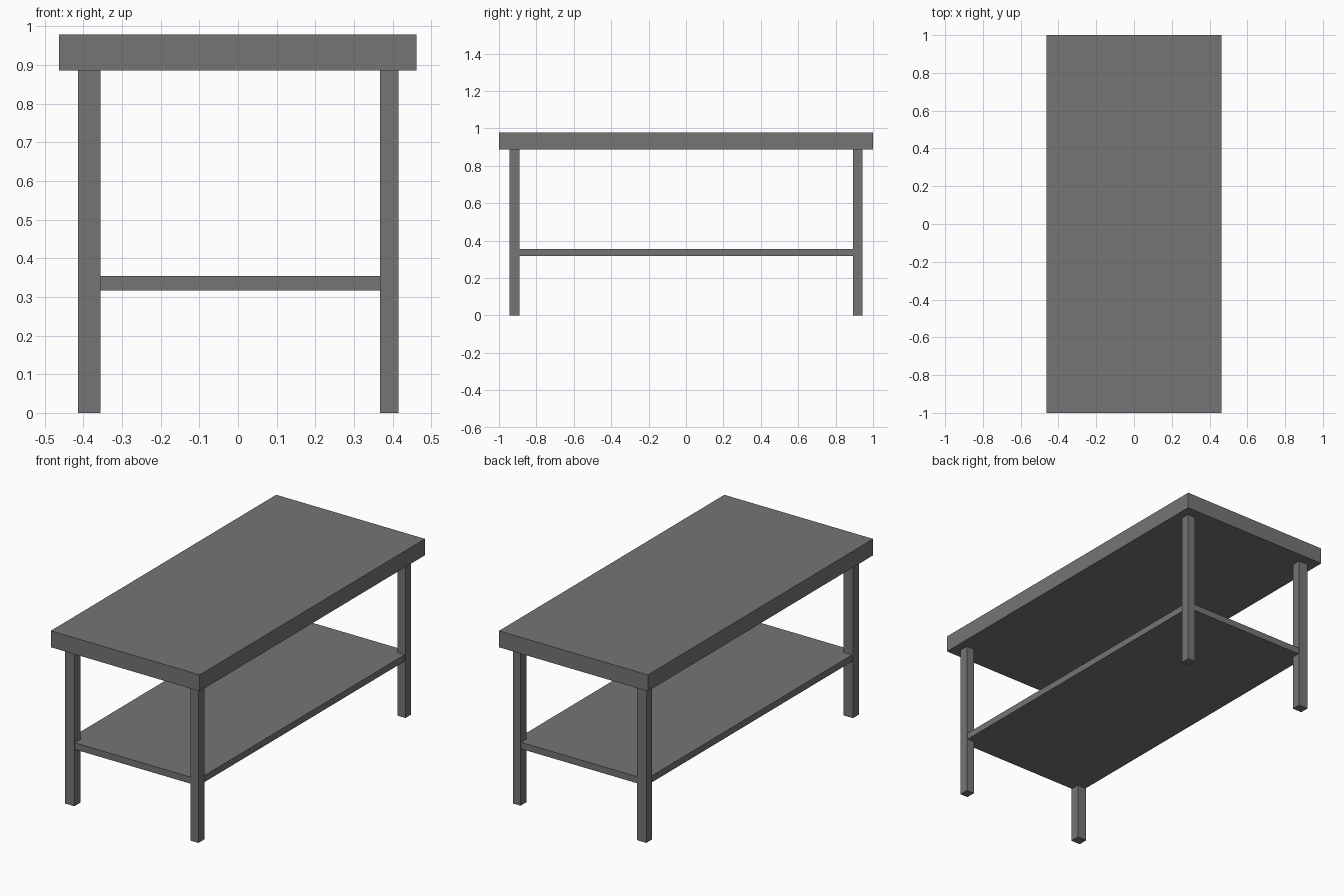
import bpy

if "Cube" in bpy.data.objects:
    bpy.data.objects.remove(bpy.data.objects["Cube"])

# Dark grey finish shared by every part
grey = bpy.data.materials.new("dark_grey")
grey.diffuse_color = (0.178, 0.178, 0.178, 1)
grey.use_nodes = True
grey.node_tree.nodes["Principled BSDF"].inputs["Base Color"].default_value = grey.diffuse_color


def box(name, x0, x1, y0, y1, z0, z1):
    bpy.ops.mesh.primitive_cube_add(size=1, location=((x0 + x1) / 2, (y0 + y1) / 2, (z0 + z1) / 2))
    ob = bpy.context.object
    ob.name = name
    ob.scale = (x1 - x0, y1 - y0, z1 - z0)
    bpy.ops.object.transform_apply(location=False, rotation=False, scale=True)
    ob.data.materials.append(grey)
    return ob


# Thick table top
box("table_top", -0.463, 0.462, -1, 1, 0.886, 0.978)

# Lower shelf, running into the legs
box("lower_shelf", -0.409, 0.41, -0.939, 0.939, 0.317, 0.354)

# Four legs, the left pair slightly wider
for side, x0, x1 in (("left", -0.414, -0.356), ("right", 0.367, 0.415)):
    for end, y0, y1 in (("front", -0.944, -0.890), ("back", 0.893, 0.944)):
        box(f"{end}_{side}_leg", x0, x1, y0, y1, 0, 0.886)
